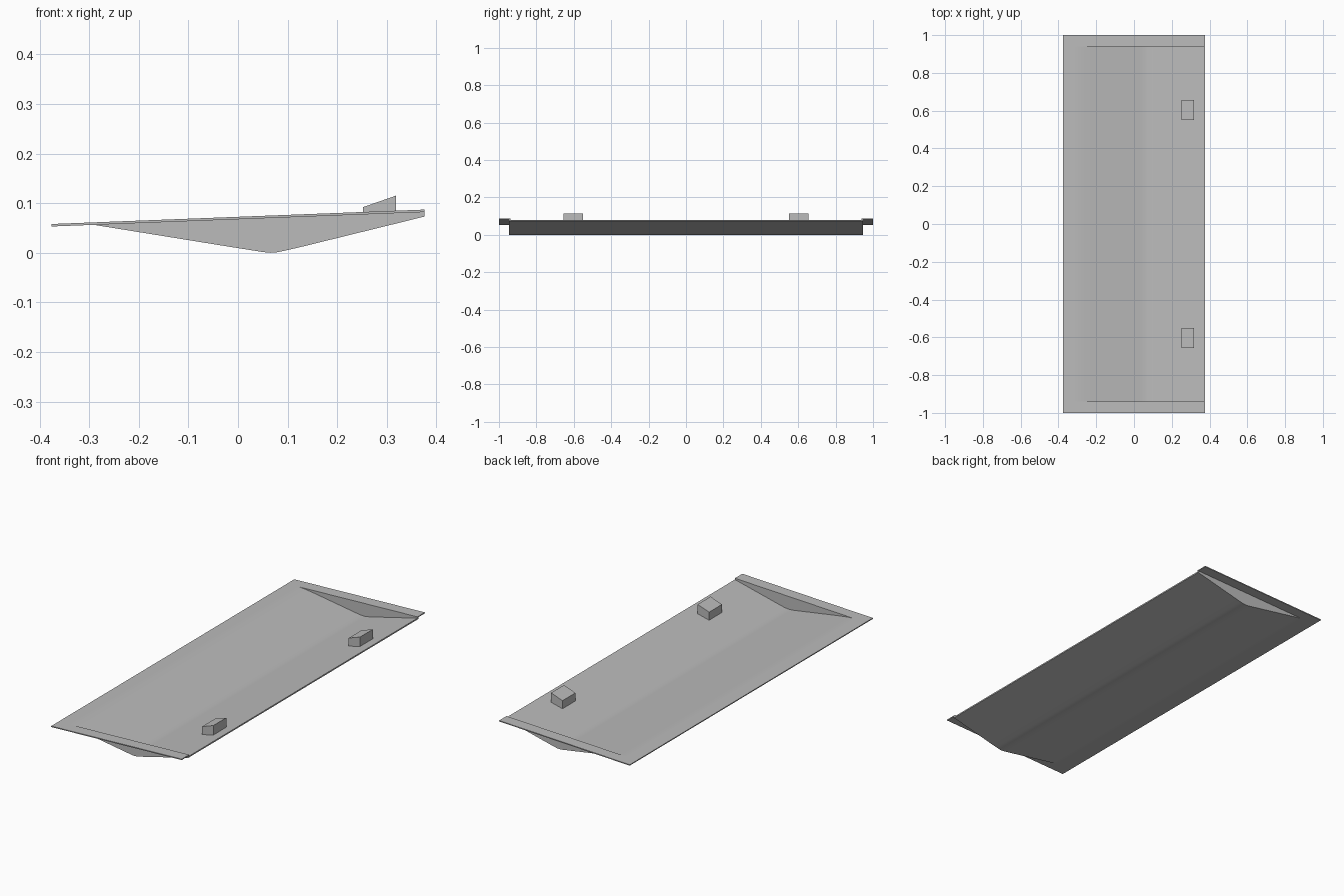
import bpy, bmesh

cube = bpy.data.objects.get("Cube")
if cube:
    bpy.data.objects.remove(cube)

GREY = (0.5, 0.5, 0.5, 1)
grey = bpy.data.materials.new("plain grey")
grey.use_nodes = True
grey.diffuse_color = GREY
grey.node_tree.nodes["Principled BSDF"].inputs["Base Color"].default_value = GREY

HALF = 0.376        # half width
INNER = 0.939       # inside of the end walls
OUTER = 0.946       # outside of the end walls


def rim(x, drop=0.0):
    """Height of the sloping flat rim."""
    return 0.058 + 0.0386 * (x + HALF) - drop


def loft(name, rings, smooth=False):
    """Skin a row of closed rings and cap both ends."""
    bm = bmesh.new()
    rows = [[bm.verts.new(p) for p in ring] for ring in rings]
    count = len(rows[0])
    for a, b in zip(rows, rows[1:]):
        for i in range(count):
            j = (i + 1) % count
            bm.faces.new((a[i], a[j], b[j], b[i]))
    bm.faces.new(rows[0])
    bm.faces.new(rows[-1])
    bmesh.ops.remove_doubles(bm, verts=bm.verts, dist=0.00005)
    bmesh.ops.recalc_face_normals(bm, faces=bm.faces)
    mesh = bpy.data.meshes.new(name)
    bm.to_mesh(mesh)
    bm.free()
    mesh.materials.append(grey)
    obj = bpy.data.objects.new(name, mesh)
    bpy.context.collection.objects.link(obj)
    if smooth:
        bpy.ops.object.select_all(action='DESELECT')
        obj.select_set(True)
        bpy.context.view_layer.objects.active = obj
        bpy.ops.object.shade_smooth_by_angle()
    return obj


# Hollow of the tray, top side and underside
top = [(-HALF, rim(-HALF)), (-0.32, rim(-0.32)), (-0.30, 0.0603), (-0.27, 0.058),
       (-0.23, 0.0527), (-0.20, 0.048), (0.0, 0.0164), (0.03, 0.0117), (0.05, 0.009),
       (0.07, 0.0085), (0.09, 0.0112), (0.11, 0.0155), (0.14, 0.0228), (HALF, 0.080)]
under = [(HALF, 0.073), (0.13, 0.0125), (0.10, 0.0055), (0.08, 0.0012), (0.065, 0.0),
         (0.05, 0.0015), (0.03, 0.0047), (-0.02, 0.0126), (-0.27, 0.053),
         (-0.29, rim(-0.29, 0.005)), (-HALF, rim(-HALF, 0.005))]


def ring(y_top, y_under, hollow):
    upper = [(x, y_top, z if hollow else rim(x)) for x, z in top]
    lower = [(x, y_under, z if hollow else rim(x, 0.005)) for x, z in under]
    return upper + lower


# Tray with flat end flanges and upright end walls
loft("tray", [
    ring(-1, -1, False), ring(-INNER, -OUTER, False), ring(-INNER, -OUTER, True),
    ring(INNER, OUTER, True), ring(INNER, OUTER, False), ring(1, 1, False)], smooth=True)

# Two wedge stops near the open edge
wedge = [(0.252, 0.047), (0.318, 0.062), (0.318, 0.115), (0.252, 0.092)]
for side, name in ((-1, "front_wedge"), (1, "back_wedge")):
    loft(name, [[(x, side * y, z) for x, z in wedge] for y in (0.55, 0.656)])
